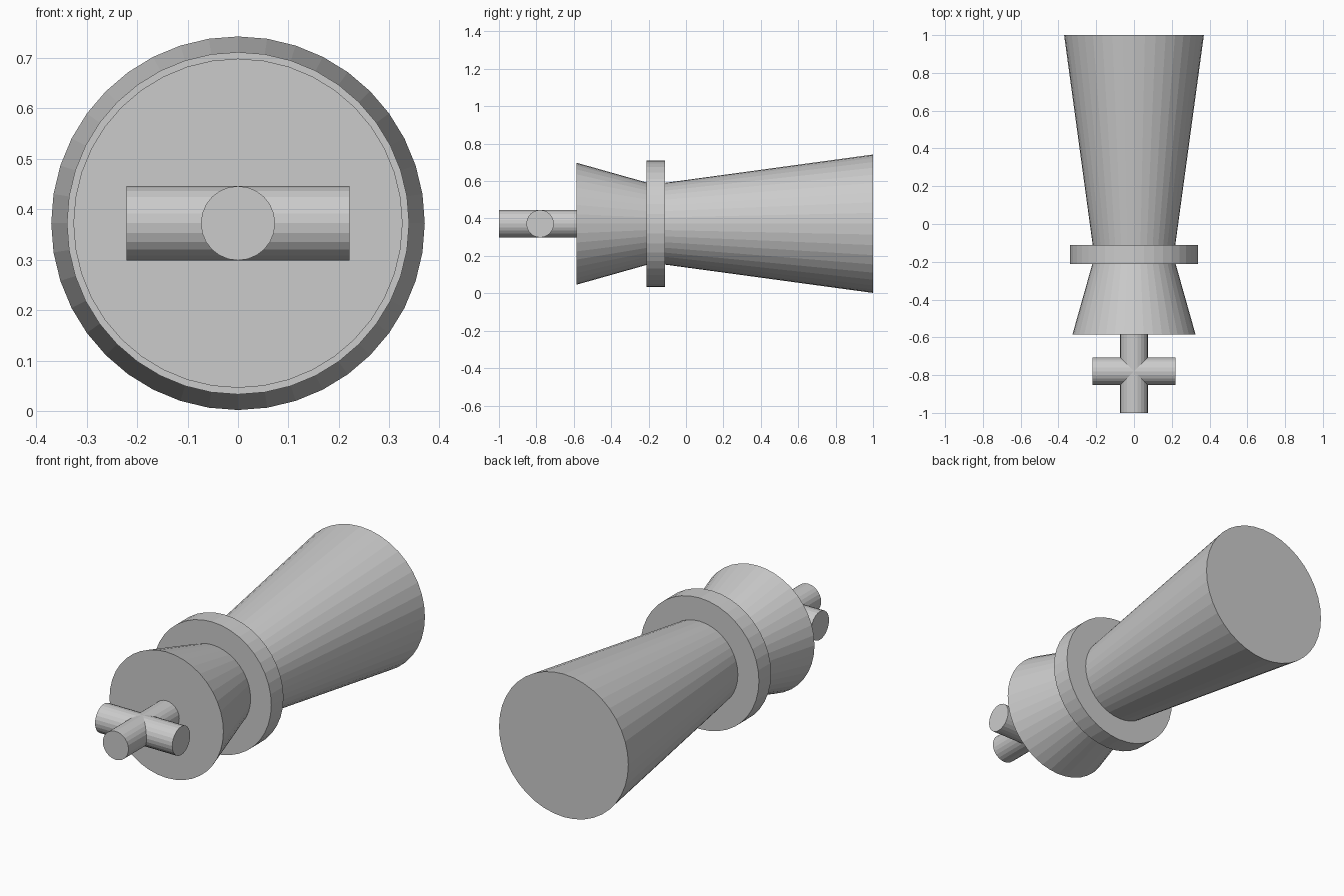
import bpy, math

if "Cube" in bpy.data.objects:
    bpy.data.objects.remove(bpy.data.objects["Cube"])

AXIS_Z = 0.372  # height of the common axis


def turned(name, y0, y1, r0, r1, sides):
    """Flat-faced cylinder or cone along y, radius r0 at y0 and r1 at y1."""
    bpy.ops.mesh.primitive_cone_add(
        vertices=sides, radius1=r1, radius2=r0, depth=y1 - y0,
        location=(0, (y0 + y1) / 2, AXIS_Z), rotation=(math.pi / 2, 0, 0))
    ob = bpy.context.object
    ob.name = name
    return ob


# Flared body: two cones meeting inside a flat collar
turned("long_flare", -0.16, 1.0, 0.212, 0.37, 40)
turned("short_flare", -0.585, -0.16, 0.326, 0.206, 40)
turned("collar", -0.212, -0.112, 0.339, 0.339, 40)

# Cross-shaped handle
turned("handle_stem", -1.0, -0.55, 0.0735, 0.0735, 24)
bar = turned("handle_crossbar", -0.221, 0.221, 0.0735, 0.0735, 24)
bar.location.y = -0.78
bar.rotation_euler = (0, math.pi / 2, 0)
